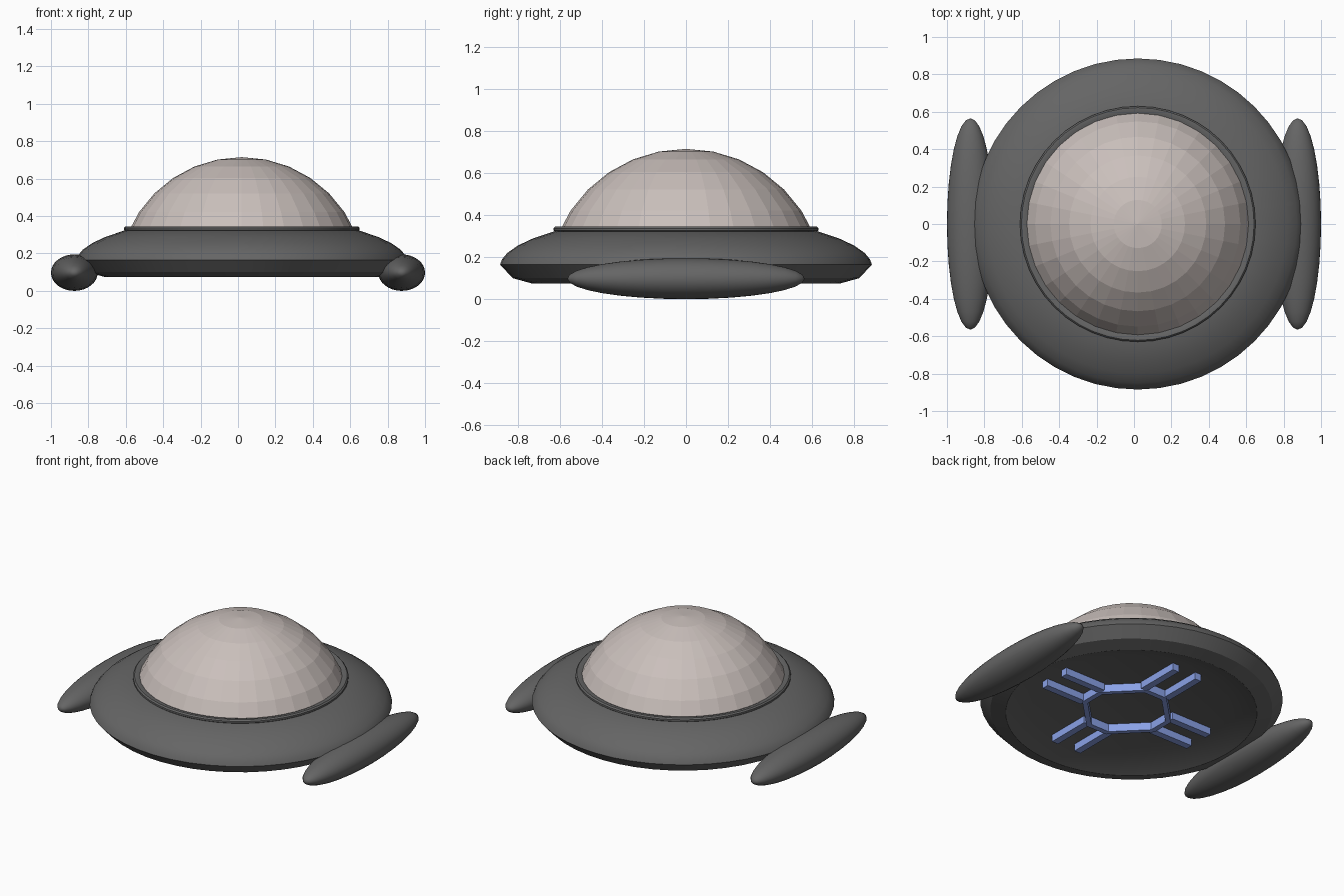
import bpy, bmesh, math
from mathutils import Matrix, Vector

if "Cube" in bpy.data.objects:
    bpy.data.objects.remove(bpy.data.objects["Cube"])


def material(name, rgb):
    m = bpy.data.materials.new(name)
    m.diffuse_color = (*rgb, 1)
    m.use_nodes = True
    m.node_tree.nodes["Principled BSDF"].inputs["Base Color"].default_value = m.diffuse_color
    return m


GREY = material("dark grey", (0.13, 0.13, 0.13))
PALE = material("pale dome", (0.59, 0.525, 0.50))
BLUE = material("light blue", (0.27, 0.38, 0.85))
CX = 0.02  # the hull sits slightly off centre


def finish(bm, name, mat, angle=None):
    bmesh.ops.recalc_face_normals(bm, faces=bm.faces)
    me = bpy.data.meshes.new(name)
    bm.to_mesh(me)
    bm.free()
    me.materials.append(mat)
    if angle:
        for p in me.polygons:
            p.use_smooth = True
        me.set_sharp_from_angle(angle=math.radians(angle))
    ob = bpy.data.objects.new(name, me)
    bpy.context.collection.objects.link(ob)
    return ob


def lathe(name, profile, mat, n, angle=None, x=CX):
    bm = bmesh.new()
    rings = []
    for r, z in profile:
        if r == 0:
            rings.append([bm.verts.new((x, 0, z))])
        else:
            rings.append([bm.verts.new((x + r * math.cos(2 * math.pi * i / n),
                                        r * math.sin(2 * math.pi * i / n), z)) for i in range(n)])
    for a, b in zip(rings, rings[1:]):
        for i in range(n):
            j = (i + 1) % n
            if len(a) == 1:
                bm.faces.new((a[0], b[i], b[j]))
            elif len(b) == 1:
                bm.faces.new((a[i], a[j], b[0]))
            else:
                bm.faces.new((a[i], a[j], b[j], b[i]))
    return finish(bm, name, mat, angle)


# Saucer hull with recessed underside
lathe("hull", [(0, 0.13), (0.58, 0.13), (0.735, 0.075), (0.825, 0.10), (0.885, 0.165),
               (0.875, 0.19), (0.85, 0.22), (0.80, 0.255), (0.73, 0.288), (0.63, 0.322),
               (0.56, 0.322)], GREY, 48, 25)

# Collar around the dome
lathe("dome_collar", [(0.58, 0.32), (0.622, 0.32), (0.63, 0.326), (0.63, 0.337),
                      (0.622, 0.345), (0.605, 0.345), (0.58, 0.335)], GREY, 48, 30)

# Faceted canopy: cap of a sphere
R, cz = 0.66, 0.055
lathe("dome", [(R * math.sin(math.radians(11.25 * i)), cz + R * math.cos(math.radians(11.25 * i)))
               if i else (0, cz + R) for i in range(7)], PALE, 32)

# Long side pods
for side, label in ((-1, "left"), (1, "right")):
    bm = bmesh.new()
    bmesh.ops.create_uvsphere(bm, u_segments=32, v_segments=16, radius=1)
    m = (Matrix.Translation((side * 0.875, 0, 0.0975))
         @ Matrix.Diagonal((0.125, 0.565, 0.0975, 1)) @ Matrix.Rotation(math.pi / 2, 4, 'X'))
    bmesh.ops.transform(bm, matrix=m, verts=bm.verts)
    finish(bm, label + "_pod", GREY, 40)

# Blue frame underneath: eight-sided ring, long sides on the diagonals
bm = bmesh.new()
angles = [math.radians(q * 90 + a) for q in range(4) for a in (15, 75)]
BX, BY = 0.04, -0.02
cols = []
for a in angles:
    d = Vector((math.cos(a), math.sin(a), 0))
    cols.append([bm.verts.new(Vector((BX, BY, z)) + d * r)
                 for r, z in ((0.285, 0.135), (0.285, 0.08), (0.25, 0.08), (0.25, 0.135))])
for a, b in zip(cols, cols[1:] + cols[:1]):
    for k in range(4):
        l = (k + 1) % 4
        bm.faces.new((a[k], a[l], b[l], b[k]))
finish(bm, "underside_ring", BLUE)

# Four pairs of blue rails running outward from the ring
bm = bmesh.new()
for q in range(4):
    for s in (-1, 1):
        m = (Matrix.Translation((BX, BY, 0.11)) @ Matrix.Rotation(q * math.pi / 2, 4, 'Z')
             @ Matrix.Translation((0.405, s * 0.085, 0)) @ Matrix.Diagonal((0.29, 0.045, 0.05, 1)))
        bmesh.ops.create_cube(bm, size=1, matrix=m)
finish(bm, "underside_rails", BLUE)
